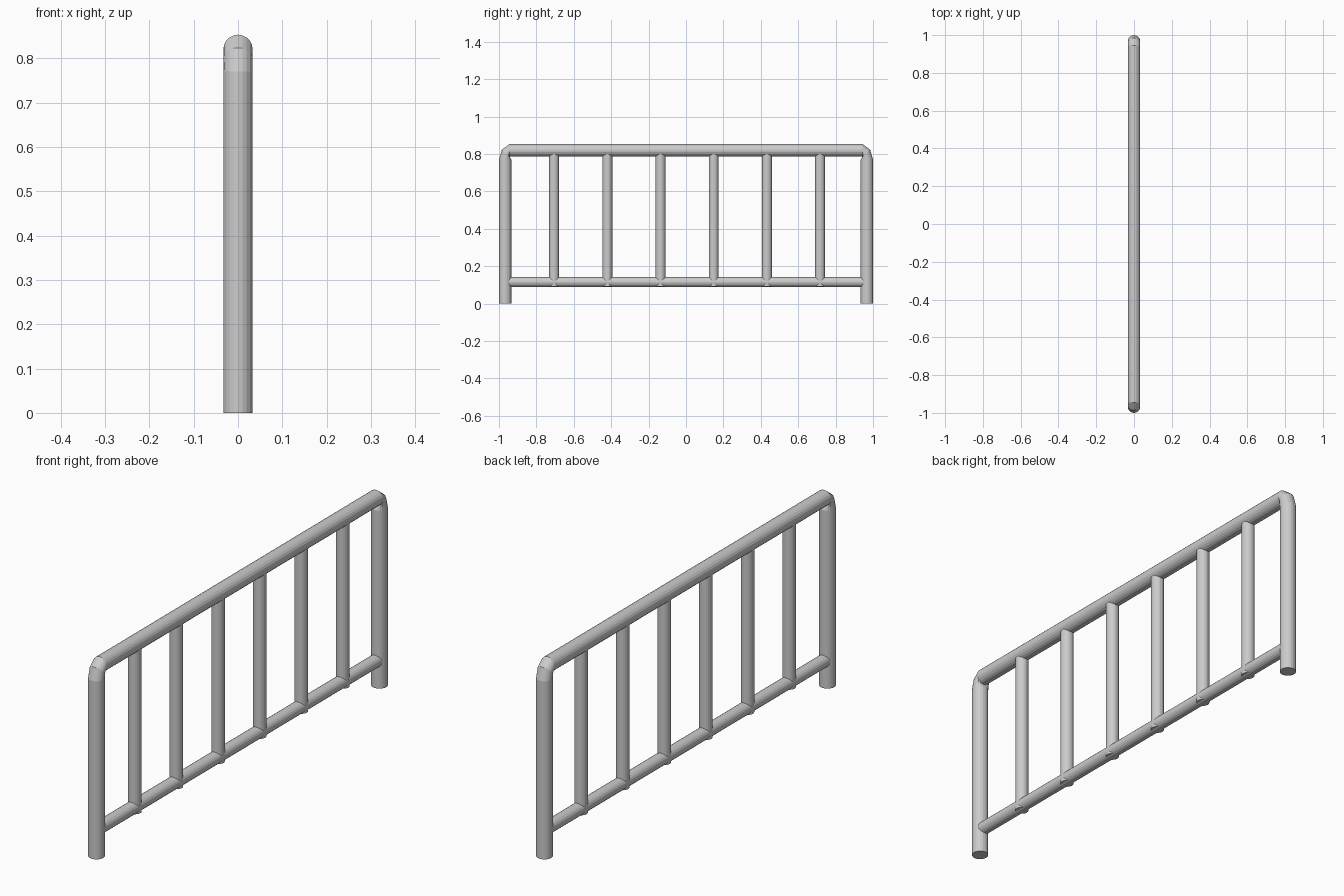
import bpy, bmesh, math
from mathutils import Vector

if "Cube" in bpy.data.objects:
    bpy.data.objects.remove(bpy.data.objects["Cube"])

SIDES = 20


def tube(name, rings, radius):
    """Sweep a circle through (y, z, tangent angle) rings in the x = 0 plane, capped."""
    bm = bmesh.new()
    loops = []
    for y, z, ang in rings:
        out = Vector((0, math.sin(ang), -math.cos(ang)))
        loop = []
        for i in range(SIDES):
            a = 2 * math.pi * i / SIDES
            p = Vector((0, y, z)) + radius * (math.cos(a) * Vector((1, 0, 0)) + math.sin(a) * out)
            loop.append(bm.verts.new(p))
        loops.append(loop)
    for a, b in zip(loops, loops[1:]):
        for i in range(SIDES):
            j = (i + 1) % SIDES
            bm.faces.new((a[i], a[j], b[j], b[i]))
    bm.faces.new(loops[0])
    bm.faces.new(loops[-1])
    bmesh.ops.recalc_face_normals(bm, faces=bm.faces)
    mesh = bpy.data.meshes.new(name)
    bm.to_mesh(mesh)
    bm.free()
    obj = bpy.data.objects.new(name, mesh)
    bpy.context.collection.objects.link(obj)
    return obj


UP = math.pi / 2

# Outer frame: post, bent corner, top rail, bent corner, post
half = [(0.967, 0.0, UP), (0.967, 0.77, UP),
        (0.961, 0.80, UP * 1.5), (0.945, 0.82, UP * 2)]
other = [(-y, z, 2 * math.pi - a) for y, z, a in reversed(half)]
tube("outer_frame", half + other, 0.033)

# Lower rail running between the posts
tube("bottom_rail", [(-0.955, 0.115, 0), (0.955, 0.115, 0)], 0.027)

# Six evenly spaced upright bars
for i in range(6):
    y = -0.705 + i * 0.2844
    tube(f"upright_bar_{i + 1}", [(y, 0.092, UP), (y, 0.81, UP)], 0.0265)
